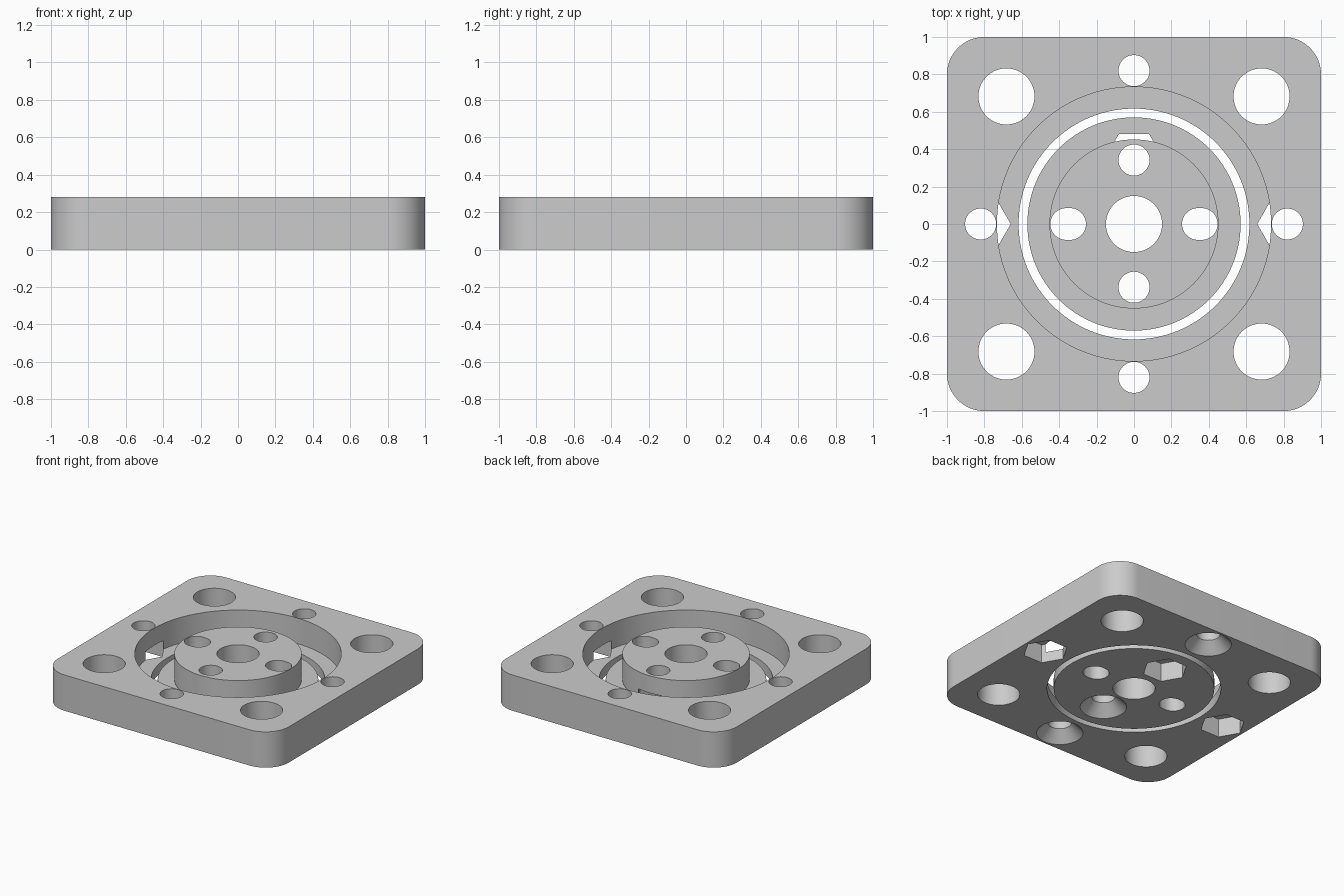
import bpy, bmesh, math

cube = bpy.data.objects.get("Cube")
if cube:
    bpy.data.objects.remove(cube, do_unlink=True)

HEIGHT, FLOOR = 0.28, 0.08      # full plate height, thickness of the recess floor
SMALL = 0.083                   # screw hole radius

metal = bpy.data.materials.new("plain grey")
metal.use_nodes = True
grey = (0.6, 0.6, 0.6, 1)
metal.diffuse_color = grey
metal.node_tree.nodes["Principled BSDF"].inputs["Base Color"].default_value = grey


def make_object(name, bm):
    bmesh.ops.recalc_face_normals(bm, faces=bm.faces)
    mesh = bpy.data.meshes.new(name)
    bm.to_mesh(mesh)
    bm.free()
    mesh.materials.append(metal)
    obj = bpy.data.objects.new(name, mesh)
    bpy.context.collection.objects.link(obj)
    return obj


def stack(name, loops):
    """Closed solid skinned through a list of matching point loops."""
    bm = bmesh.new()
    rings = [[bm.verts.new(p) for p in loop] for loop in loops]
    n = len(rings[0])
    for a, b in zip(rings, rings[1:]):
        for i in range(n):
            j = (i + 1) % n
            bm.faces.new((a[i], a[j], b[j], b[i]))
    bm.faces.new(rings[0][::-1])
    bm.faces.new(rings[-1])
    return make_object(name, bm)


def turned(name, profile, x=0, y=0, sides=48, stretch=0):
    """Turned solid from (radius, z) steps; stretch pulls it into a slot along x."""
    loops = []
    for r, z in profile:
        loop = []
        for i in range(sides):
            a = math.tau * i / sides
            c = math.cos(a)
            loop.append((x + r * c + math.copysign(stretch, c), y + r * math.sin(a), z))
        loops.append(loop)
    return stack(name, loops)


def cut(target, cutters):
    """Subtract the cutters, bake the result and remove them."""
    for c in cutters:
        c.hide_render = True
        mod = target.modifiers.new("cut", "BOOLEAN")
        mod.object, mod.operation, mod.solver = c, "DIFFERENCE", "EXACT"
    graph = bpy.context.evaluated_depsgraph_get()
    graph.update()
    baked = bpy.data.meshes.new_from_object(target.evaluated_get(graph))
    target.modifiers.clear()
    target.data = baked
    for c in cutters:
        bpy.data.objects.remove(c, do_unlink=True)


def hole(r, x=0, y=0, stretch=0):
    return turned("hole_cutter", [(r, -0.1), (r, HEIGHT + 0.1)], x, y, 64, stretch)


def countersunk(x, y):
    return turned("countersink_cutter", [(SMALL + 0.092, -0.01), (SMALL, 0.082),
                                         (SMALL, HEIGHT + 0.1)], x, y)


def nut_pocket(x, y):
    return turned("nut_cutter", [(0.161, -0.05), (0.161, 0.145)], x, y, 6)


# Outer plate: square with rounded corners
outline = []
for quarter in range(4):
    mid = math.pi / 4 + quarter * math.pi / 2
    cx, cy = math.copysign(0.8, math.cos(mid)), math.copysign(0.8, math.sin(mid))
    for i in range(17):
        a = quarter * math.pi / 2 + i / 16 * math.pi / 2
        outline.append((cx + 0.2 * math.cos(a), cy + 0.2 * math.sin(a)))
plate = stack("outer_plate", [[(x, y, z) for x, y in outline] for z in (0, HEIGHT)])

# Stepped opening, corner holes, edge holes, nut pockets and countersinks
cutters = [turned("opening_cutter", [(0.617, -0.1), (0.617, FLOOR), (0.733, FLOOR),
                                     (0.733, HEIGHT + 0.1)], sides=128)]
for s in (-1, 1):
    cutters += [hole(0.15, s * 0.682, t * 0.682) for t in (-1, 1)]
    cutters += [hole(SMALL, s * 0.82), nut_pocket(s * 0.82, 0), countersunk(0, s * 0.82)]
cut(plate, cutters)

# Central hub with a thin flange
hub = turned("centre_hub", [(0.57, 0), (0.57, FLOOR), (0.452, FLOOR), (0.452, HEIGHT)],
             sides=128)
cutters = [hole(0.15), hole(SMALL, 0, 0.342), nut_pocket(0, 0.342), countersunk(0, -0.338)]
cutters += [hole(0.085, s * 0.352, 0, 0.01) for s in (-1, 1)]
cut(hub, cutters)

# Smooth round walls, keep machined edges crisp
bpy.ops.object.select_all(action="DESELECT")
for part in (plate, hub):
    part.select_set(True)
bpy.context.view_layer.objects.active = plate
bpy.ops.object.shade_smooth_by_angle(angle=math.radians(30))
